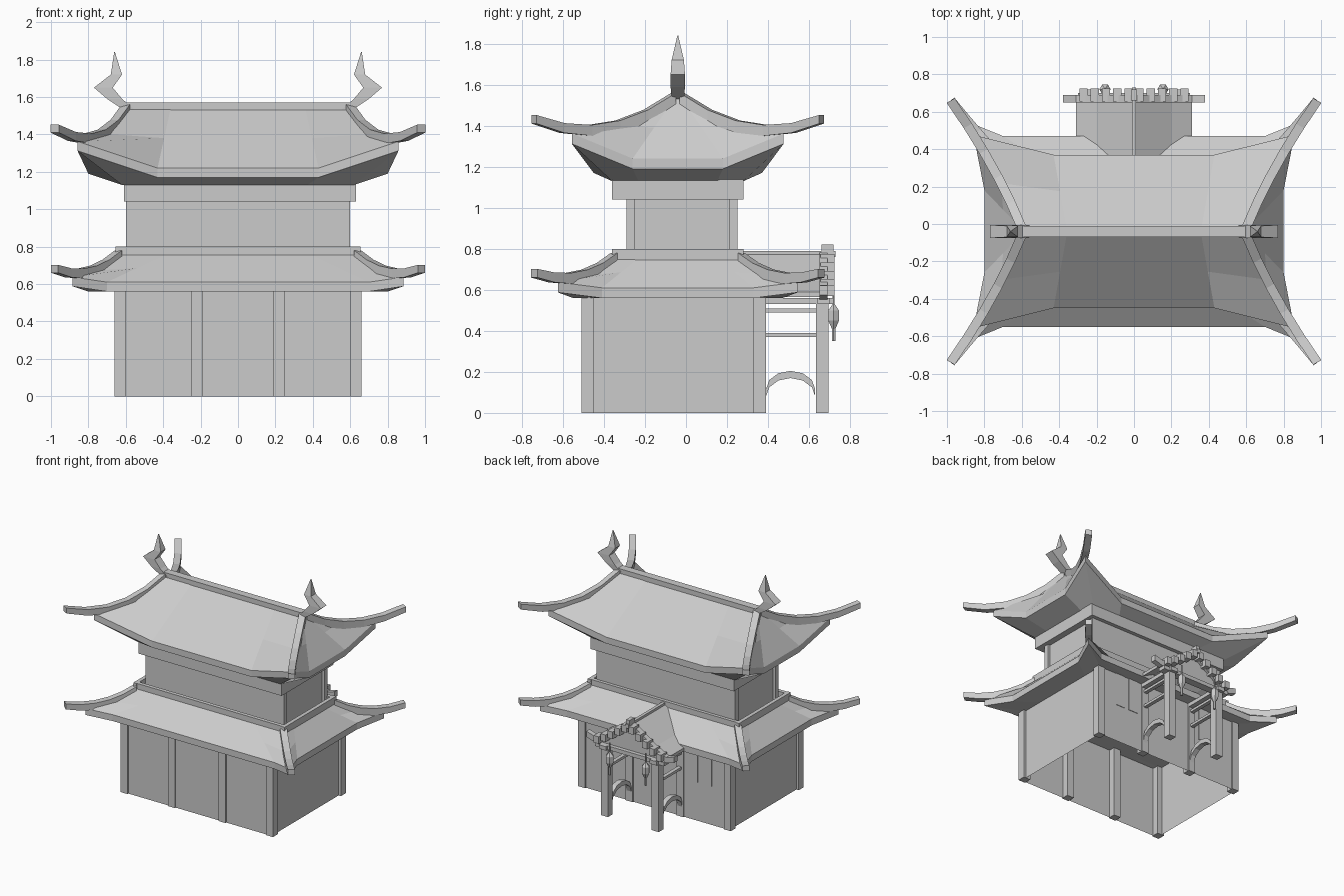
import bpy, bmesh
from math import cos, sin, pi
from mathutils import Vector

cube = bpy.data.objects.get("Cube")
if cube:
    bpy.data.objects.remove(cube)

stone = bpy.data.materials.new("plain grey")
stone.use_nodes = True
stone.diffuse_color = (0.6, 0.6, 0.6, 1)
shader = stone.node_tree.nodes["Principled BSDF"]
shader.inputs["Base Color"].default_value = stone.diffuse_color

SIDES = (-1, 1)


def loft(name, rings, caps=True):
    """Skin a row of equal closed rings into one object."""
    bm = bmesh.new()
    rows = [[bm.verts.new(point) for point in ring] for ring in rings]
    count = len(rows[0])
    for lower, upper in zip(rows, rows[1:]):
        for i in range(count):
            j = (i + 1) % count
            bm.faces.new((lower[i], lower[j], upper[j], upper[i]))
    if caps:
        bm.faces.new(rows[0])
        bm.faces.new(rows[-1])
    bmesh.ops.recalc_face_normals(bm, faces=bm.faces)
    mesh = bpy.data.meshes.new(name)
    bm.to_mesh(mesh)
    bm.free()
    mesh.materials.append(stone)
    bpy.context.collection.objects.link(bpy.data.objects.new(name, mesh))


def rectangle(x, y, z, half_x, half_y):
    return [(x - half_x, y - half_y, z), (x + half_x, y - half_y, z),
            (x + half_x, y + half_y, z), (x - half_x, y + half_y, z)]


def block(name, x, y, bottom, top, half_x, half_y, caps=True):
    """Upright box around a centre, from bottom to top."""
    loft(name, [rectangle(x, y, z, half_x, half_y) for z in (bottom, top)], caps)


def sweep(name, path, half, down, up, taper=1):
    """Bar with an upright section along a path."""
    path = [Vector(point) for point in path]
    run = path[-1] - path[0]
    side = Vector((-run.y, run.x, 0)).normalized() * half
    rings = []
    for i, point in enumerate(path):
        scale = 1 + (taper - 1) * i / (len(path) - 1)
        low = point - Vector((0, 0, down * scale))
        high = point + Vector((0, 0, up * scale))
        rings.append([low - side, low + side, high + side, high - side])
    loft(name, rings)


def roof(name, y_centre, soffit, eave_front, eave_side, top, control, tip):
    """Hipped roof whose corners follow a curved hip line from top to tip."""
    soffit, eave_front, eave_side, top, control, tip = map(
        Vector, (soffit, eave_front, eave_side, top, control, tip))

    def hip(t):
        return top.lerp(control, t).lerp(control.lerp(tip, t), t)

    def ring(corner, front, side):
        points = []
        for sx, sy in ((1, 1), (-1, 1), (-1, -1), (1, -1)):
            trio = (side, corner, front) if sx == sy else (front, corner, side)
            points += [(sx * p.x, y_centre + sy * p.y, p.z) for p in trio]
        return points

    def level(corner):
        """Flat ring with its side points set in from the corner."""
        return corner, corner * Vector((0.6, 1, 1)).x, corner

    def flat(corner):
        front = Vector((corner.x * 0.6, corner.y, corner.z))
        side = Vector((corner.x, corner.y * 0.6, corner.z))
        return corner, front, side

    thick = Vector((0, 0, 0.05))
    sink = Vector((0, 0, 0.03))
    eave = (hip(0.73) - sink, eave_front, eave_side)
    crown = flat(top)
    middle = (hip(0.35) - sink / 2, eave_front.lerp(crown[1], 0.5),
              eave_side.lerp(crown[2], 0.5))
    loft(name, [ring(*flat(soffit)), ring(*[p - thick for p in eave]),
                ring(*eave), ring(*middle), ring(*crown)])
    for sx in SIDES:
        for sy in SIDES:
            path = [hip(i / 5) for i in range(6)]
            sweep(name + "_hip", [(sx * p.x, y_centre + sy * p.y, p.z) for p in path],
                  half=0.025, down=0.05, up=0.02, taper=0.6)


# Lower storey: open-bottomed walls with posts and panels
BODY_Y = -0.06
block("lower_walls", 0, BODY_Y, 0, 0.58, half_x=0.64, half_y=0.44, caps=False)
for side in SIDES:
    for x in (0.22, 0.63):
        for end in SIDES:
            block("lower_post", side * x, BODY_Y + end * 0.42, 0, 0.58,
                  half_x=0.03, half_y=0.03)
    for x in (0.33, 0.45):
        block("wall_panel", side * x, BODY_Y + 0.44, 0.3, 0.56, half_x=0.04, half_y=0.004)

# Lower skirt roof with its rim
ROOF_Y = -0.04
roof("lower_roof", ROOF_Y, soffit=(0.64, 0.42, 0.56),
     eave_front=(0.7, 0.51, 0.61), eave_side=(0.8, 0.37, 0.61),
     top=(0.64, 0.31, 0.76), control=(0.8, 0.48, 0.62), tip=(0.98, 0.7, 0.69))
for side in SIDES:
    block("rim_side", side * 0.64, ROOF_Y, 0.74, 0.8, half_x=0.015, half_y=0.32)
    block("rim_long", 0, ROOF_Y + side * 0.3, 0.74, 0.8, half_x=0.65, half_y=0.015)

# Upper storey with corner posts and head beam
UPPER_Y = -0.02
block("upper_walls", 0, UPPER_Y, 0.74, 1.06, half_x=0.58, half_y=0.27)
for side in SIDES:
    for end in SIDES:
        block("upper_post", side * 0.58, UPPER_Y + end * 0.25, 0.74, 1.06,
              half_x=0.02, half_y=0.02)
block("head_beam", 0.01, ROOF_Y, 1.04, 1.14, half_x=0.62, half_y=0.32)

# Upper hipped roof with its ridge
roof("upper_roof", ROOF_Y, soffit=(0.62, 0.32, 1.13),
     eave_front=(0.43, 0.41, 1.22), eave_side=(0.8, 0.22, 1.24),
     top=(0.6, 0.02, 1.54), control=(0.74, 0.36, 1.3), tip=(0.98, 0.7, 1.44))
block("ridge_bar", 0, ROOF_Y, 1.51, 1.57, half_x=0.6, half_y=0.03)

# Curled ridge horns: spine x, height, half width
for side in SIDES:
    spine = [(0.58, 1.53, 0.03), (0.66, 1.59, 0.04), (0.72, 1.65, 0.05),
             (0.65, 1.72, 0.03), (0.66, 1.84, 0.002)]
    loft("ridge_horn", [rectangle(side * x, ROOF_Y, z, half, min(half, 0.035))
                        for x, z, half in spine])

# Porch posts, rails and arched braces
for side in SIDES:
    x = side * 0.22
    block("porch_post", x, 0.665, 0, 0.54, half_x=0.03, half_y=0.03)
    for z in (0.37, 0.49):
        block("porch_rail", x, 0.51, z, z + 0.02, half_x=0.015, half_y=0.13)
    arch = [(x, 0.51 - 0.12 * cos(pi * i / 6), 0.1 + 0.09 * sin(pi * i / 6))
            for i in range(7)]
    sweep("porch_arch", arch, half=0.02, down=0.02, up=0.015)
    block("porch_side_beam", x, 0.55, 0.53, 0.56, half_x=0.03, half_y=0.17)
block("porch_cross_beam", 0, 0.67, 0.53, 0.56, half_x=0.3, half_y=0.03)


# Porch gable roof running back into the skirt roof
def gable_height(x):
    x = abs(x)
    return 0.77 - 0.68 * min(x, 0.2) - 0.5 * max(x - 0.2, 0)


slope = [(x, 0.47, gable_height(x)) for x in (-0.31, -0.2, 0, 0.2, 0.31)]
sweep("porch_roof", slope, half=0.2, down=0.015, up=0.01)
loft("porch_gable_panel", [[(-0.3, y, 0.56), (0.3, y, 0.56), (0, y, 0.76)]
                           for y in (0.65, 0.67)])
block("porch_ridge", 0, 0.5, 0.76, 0.79, half_x=0.012, half_y=0.23)
block("gable_crest", 0, 0.69, 0.77, 0.82, half_x=0.015, half_y=0.03)
for side in SIDES:
    board = [(side * x, 0.67, gable_height(x)) for x in (0, 0.2, 0.31)]
    board.append((side * 0.38, 0.67, 0.6))
    sweep("bargeboard", board, half=0.02, down=0.025, up=0.02)
    # Stepped tiles over the gable edge
    for i in range(5):
        x = 0.03 + i * 0.06
        z = gable_height(x)
        block("gable_tile", side * x, 0.69, z - 0.03, z + 0.025,
              half_x=0.022, half_y=0.035)
    # Hanging lantern
    profile = [(0.006, 0.6), (0.006, 0.53), (0.03, 0.5), (0.03, 0.45),
               (0.01, 0.41), (0.01, 0.35)]
    angles = [pi * i / 3 for i in range(6)]
    loft("lantern", [[(side * 0.155 + r * cos(a), 0.72 + r * sin(a), z) for a in angles]
                     for r, z in profile])
